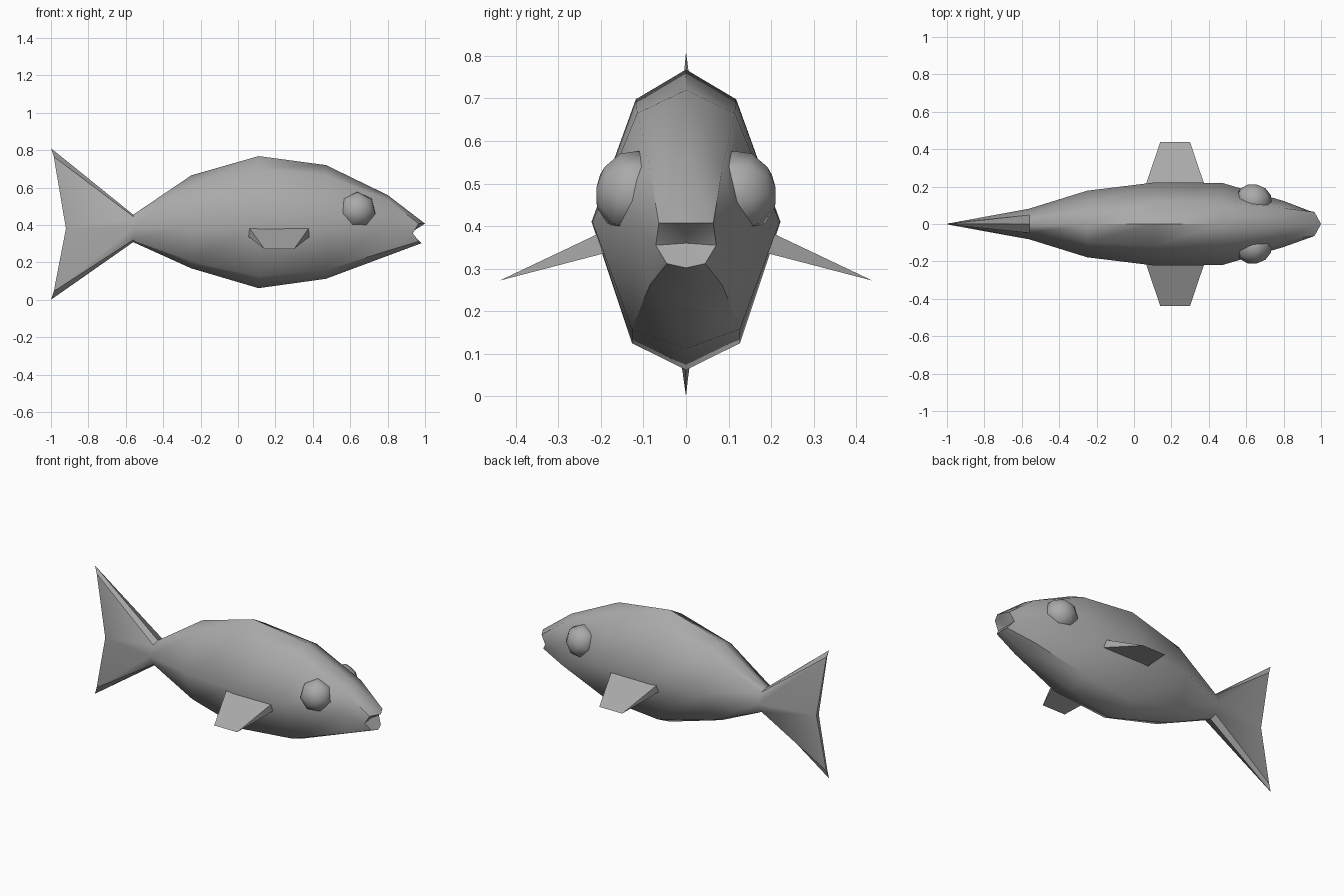
import bpy, bmesh, math
from mathutils import Matrix, Vector

if "Cube" in bpy.data.objects:
    bpy.data.objects.remove(bpy.data.objects["Cube"])

grey = bpy.data.materials.new("plain_grey")
grey.diffuse_color = (0.4, 0.4, 0.4, 1)
grey.use_nodes = True
grey.node_tree.nodes["Principled BSDF"].inputs["Base Color"].default_value = grey.diffuse_color


def finish(name, bm, angle):
    bmesh.ops.recalc_face_normals(bm, faces=bm.faces)
    mesh = bpy.data.meshes.new(name)
    bm.to_mesh(mesh)
    bm.free()
    mesh.materials.append(grey)
    ob = bpy.data.objects.new(name, mesh)
    bpy.context.collection.objects.link(ob)
    bpy.ops.object.select_all(action='DESELECT')
    ob.select_set(True)
    bpy.context.view_layer.objects.active = ob
    bpy.ops.object.shade_smooth_by_angle(angle=math.radians(angle))
    return ob


def half_ring(x, top, shoulder, mid, low, bottom):
    """Half cross-section from back to belly at one station."""
    return [(x, 0, top), (x, *shoulder), (x, *mid), (x, *low), (x, 0, bottom)]


# Body and forked tail: eight-sided rings from tail tip to mouth rim
halves = [
    [(-1, 0, .81), (-.985, .004, .765), (-.92, .012, .38), (-.985, .005, .045), (-1, 0, 0)],
    half_ring(-.56, .455, (.048, .445), (.082, .385), (.045, .32), .308),
    half_ring(-.25, .665, (.095, .615), (.178, .40), (.10, .205), .168),
    half_ring(.11, .768, (.118, .698), (.222, .41), (.127, .125), .062),
    half_ring(.47, .72, (.115, .665), (.22, .41), (.127, .158), .112),
    half_ring(.80, .56, (.085, .535), (.123, .40), (.085, .262), .235),
    [(1, 0, .407), (.965, .064, .407), (.935, .071, .355), (.967, .045, .312), (.98, 0, .302)],
]
bm = bmesh.new()
rings = []
for half in halves:
    pts = half + [(x, -y, z) for x, y, z in half[-2:0:-1]]
    rings.append([bm.verts.new(p) for p in pts])
for a, b in zip(rings, rings[1:]):
    for i in range(8):
        j = (i + 1) % 8
        bm.faces.new((a[i], a[j], b[j], b[i]))
# Close the thin tail edge
t = rings[0]
bm.faces.new((t[0], t[1], t[7]))
bm.faces.new((t[1], t[2], t[6], t[7]))
bm.faces.new((t[2], t[3], t[5], t[6]))
bm.faces.new((t[3], t[4], t[5]))
# Recessed mouth
throat = bm.verts.new((.925, 0, .36))
m = rings[-1]
for i in range(8):
    bm.faces.new((m[i], m[(i + 1) % 8], throat))
finish("body", bm, 50)

for side, label in ((1, "left"), (-1, "right")):
    # Side fin: wedge with a thick root and a sharp outer edge
    bm = bmesh.new()
    root = [bm.verts.new((x, side * .185, z)) for x, z in
            ((.055, .392), (.385, .392), (.385, .338), (.055, .338))]
    tip = [bm.verts.new((x, side * .438, .272)) for x in (.14, .30)]
    bm.faces.new(root)
    bm.faces.new((root[0], root[1], tip[1], tip[0]))
    bm.faces.new((root[3], root[2], tip[1], tip[0]))
    bm.faces.new((root[0], root[3], tip[0]))
    bm.faces.new((root[1], root[2], tip[1]))
    finish(label + "_side_fin", bm, 15)

    # Bulging eye: low-poly flattened ball with its pole facing outward
    bm = bmesh.new()
    bmesh.ops.create_uvsphere(bm, u_segments=7, v_segments=6, radius=.1)
    axis = Vector((.2, side, .15)).to_track_quat('Z', 'Y').to_matrix().to_4x4()
    bm.transform(Matrix.Translation((.64, side * .125, .478)) @ axis
                 @ Matrix.Diagonal((1, 1, .88, 1)))
    finish(label + "_eye", bm, 60)
